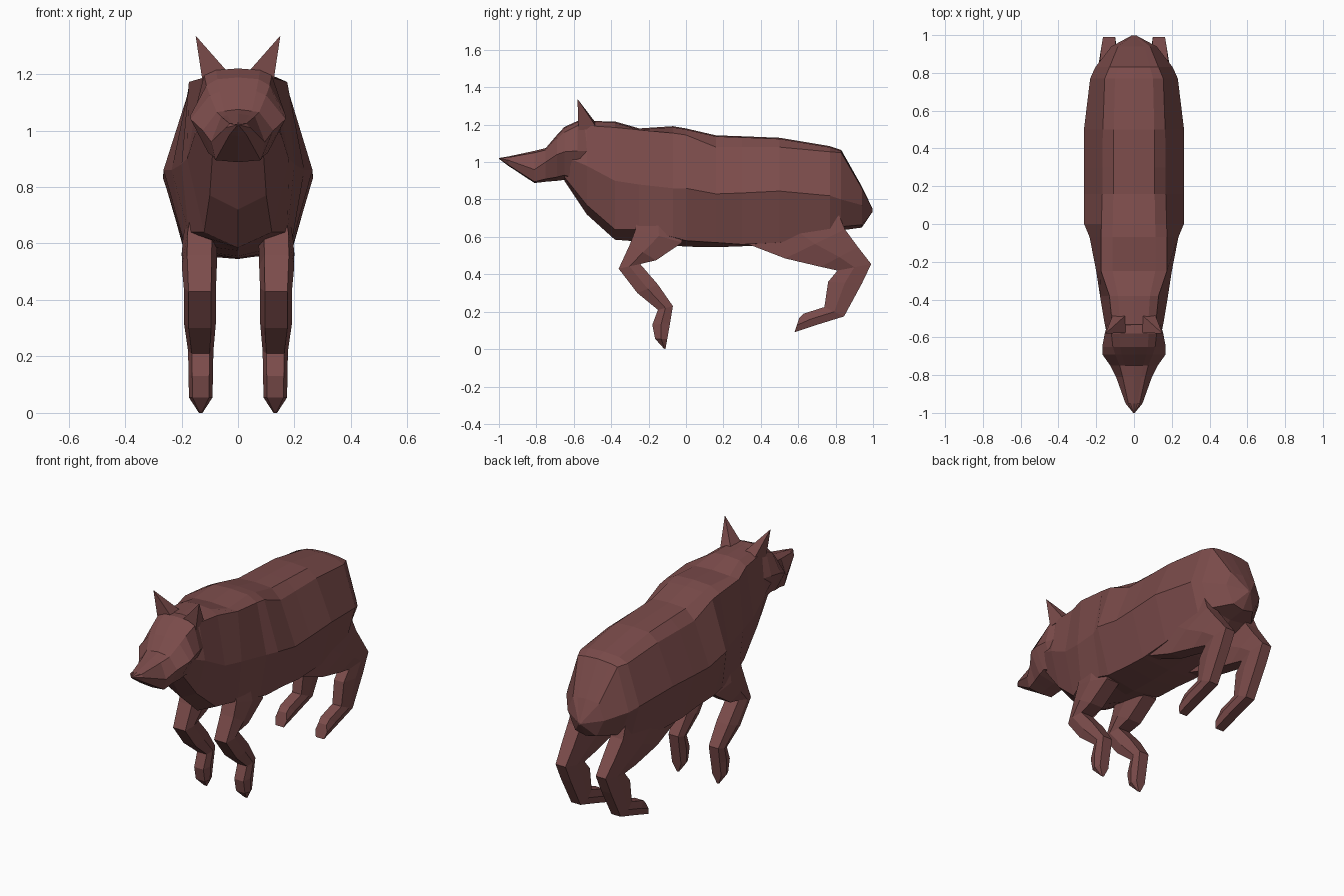
import bpy, bmesh
from mathutils import Vector

fur = bpy.data.materials.new("reddish brown fur")
fur.diffuse_color = (0.2, 0.072, 0.07, 1)


def loft(name, rings):
    """Skin closed rings of equal size, cap both ends."""
    bm = bmesh.new()
    vs = [[bm.verts.new(p) for p in r] for r in rings]
    n = len(vs[0])
    for a, b in zip(vs, vs[1:]):
        for i in range(n):
            j = (i + 1) % n
            bm.faces.new((a[i], a[j], b[j], b[i]))
    bm.faces.new(vs[0])
    bm.faces.new(vs[-1])
    bmesh.ops.remove_doubles(bm, verts=bm.verts, dist=0.0005)
    bmesh.ops.recalc_face_normals(bm, faces=bm.faces)
    me = bpy.data.meshes.new(name)
    bm.to_mesh(me)
    bm.free()
    me.materials.append(fur)
    ob = bpy.data.objects.new(name, me)
    bpy.context.collection.objects.link(ob)
    return ob


def torso_ring(y, zt, w1, z1, w2, z2, w3, z3, zb):
    half = [(w1 * 0.65, zt - 0.006), (w1, z1), (w2, z2), (w3, z3)]
    pts = [(0, zt)] + half + [(0, zb)] + [(-x, z) for x, z in reversed(half)]
    return [Vector((x, y, z)) for x, z in pts]


# y, top z, then (half width, z) of back edge, flank and belly edge, bottom z
BODY = [
    (-.65, 1.14, .09, 1.12, .13, 1.03, .09, .92, .90),
    (-.53, 1.22, .115, 1.195, .155, .98, .10, .77, .72),
    (-.38, 1.217, .13, 1.185, .18, .90, .12, .64, .585),
    (-.25, 1.18, .174, 1.172, .20, .88, .175, .64, .575),
    (-.07, 1.192, .174, 1.155, .235, .86, .19, .60, .555),
    (0, 1.18, .173, 1.145, .264, .86, .185, .58, .548),
    (.16, 1.143, .168, 1.08, .265, .83, .18, .57, .545),
    (.30, 1.138, .167, 1.08, .265, .835, .185, .56, .55),
    (.50, 1.13, .165, 1.08, .265, .845, .19, .57, .56),
    (.77, 1.085, .155, 1.055, .232, .82, .18, .63, .60),
    (.83, 1.065, .13, 1.05, .205, .80, .15, .655, .635),
    (.94, .87, .085, .86, .12, .77, .07, .665, .65),
    (.998, .75, .008, .748, .012, .745, .006, .74, .735),
]
HEAD = [
    (-.46, 1.215, .09, 1.19, .12, 1.06, .08, .95, .92),
    (-.58, 1.22, .12, 1.195, .155, 1.06, .10, .91, .90),
    (-.65, 1.188, .112, 1.16, .168, 1.055, .11, .93, .905),
    (-.69, 1.145, .10, 1.125, .168, 1.04, .105, .92, .90),
    (-.75, 1.075, .075, 1.065, .125, 1.0, .09, .91, .895),
    (-.81, 1.06, .06, 1.05, .095, .96, .08, .895, .888),
    (-.95, 1.03, .03, 1.025, .045, 1.01, .03, .985, .98),
    (-1.0, 1.022, .003, 1.021, .004, 1.02, .003, 1.018, 1.017),
]
loft("body", [torso_ring(*s) for s in BODY])
loft("head", [torso_ring(*s) for s in HEAD])

# leg sections: front (y, z), back (y, z), centre x, half width
FRONT = [
    (-.26, .72, -.04, .70, .13, .05),
    (-.27, .64, -.02, .57, .135, .062),
    (-.30, .56, -.16, .475, .137, .062),
    (-.36, .43, -.245, .455, .135, .057),
    (-.26, .30, -.15, .345, .135, .057),
    (-.15, .21, -.07, .23, .132, .045),
    (-.18, .13, -.085, .14, .132, .043),
    (-.165, .055, -.10, .055, .132, .042),
    (-.12, .005, -.11, 0, .132, .008),
]
REAR = [
    (.27, .585, .80, .76, .145, .04),
    (.53, .485, .85, .64, .14, .06),
    (.72, .44, .92, .545, .136, .056),
    (.81, .42, .99, .455, .132, .046),
    (.76, .36, .94, .35, .132, .046),
    (.74, .225, .845, .175, .132, .043),
    (.63, .19, .70, .13, .132, .042),
    (.605, .165, .58, .09, .132, .038),
]


def leg_ring(yf, zf, yb, zb, cx, hw, side):
    f, b = Vector((0, yf, zf)), Vector((0, yb, zb))
    return [f.lerp(b, t) + Vector((side * (cx + k * hw), 0, 0))
            for t, k in ((0, -.7), (0, .7), (.5, 1), (1, .7), (1, -.7), (.5, -1))]


# legs and ears on both sides
for side, tag in ((1, "left"), (-1, "right")):
    loft("front_leg_" + tag, [leg_ring(*s, side) for s in FRONT])
    loft("rear_leg_" + tag, [leg_ring(*s, side) for s in REAR])
    base = [(.03, -.575, 1.20), (.125, -.575, 1.17), (.11, -.475, 1.18), (.035, -.475, 1.20)]
    loft("ear_" + tag, [[Vector((side * x, y, z)) for x, y, z in base],
                        [Vector((side * (.149 + .001 * i), -.58 + .002 * j, 1.335))
                         for i, j in ((0, 0), (1, 0), (1, 1), (0, 1))]])
